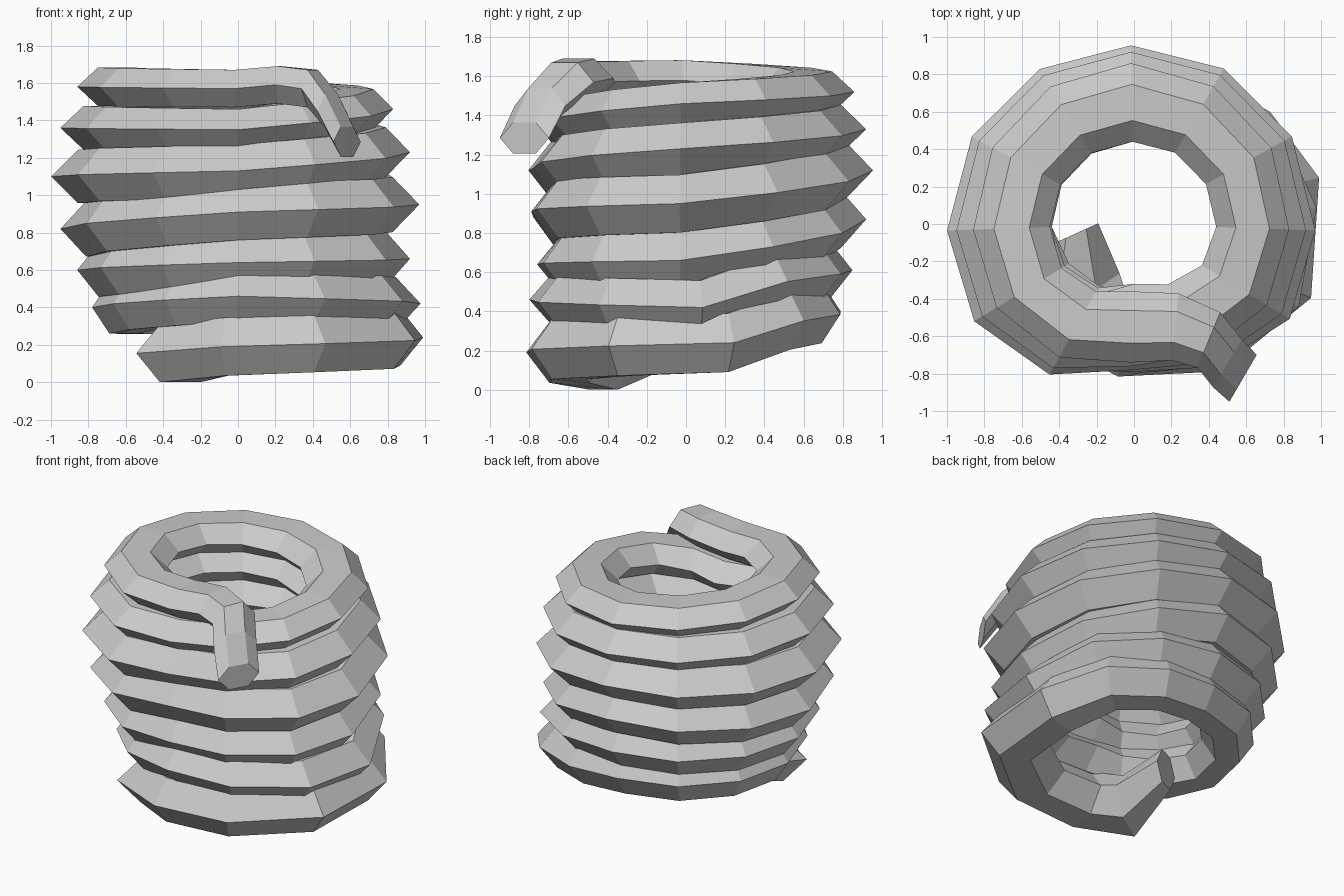
import bpy, bmesh, math
from mathutils import Vector

cube = bpy.data.objects.get("Cube")
if cube:
    bpy.data.objects.remove(cube, do_unlink=True)

# Outer ridge of the coil, turn by turn: (height, radius) at front, left side, back, right side
turns = [
    [(.19, .82), (.24, 1.02), (.40, .79), (.40, .78)],
    [(.46, .80), (.42, .98), (.61, .85), (.60, .86)],
    [(.64, .76), (.66, .92), (.87, .92), (.82, .95)],
    [(.91, .79), (.95, .97), (1.12, .955), (1.10, 1.0)],
    [(1.13, .78), (1.23, .92), (1.33, .92), (1.36, .95)],
    [(1.35, .76), (1.46, .83), (1.52, .86), (1.58, .86)],
]
half_width = [.23, .23, .26, .28, .26, .22, .2]
half_height = [.155, .135, .145, .15, .14, .11, .1]
shift = {(0, 0): -6, (0, 1): 16, (1, 1): 7}     # wound slightly unevenly at the base
HOLE = .44                                      # clear radius inside the coil


def lerp(a, b, t):
    return a + (b - a) * t


def key(i):
    turn, quarter = divmod(i, 4)
    z, r = turns[turn][quarter] if turn < len(turns) else (1.57, .74)
    angle = 360 * turn + 90 * quarter - 90 + shift.get((turn, quarter), 0) + (0, -2, 1, 2)[quarter]
    f = quarter / 4
    nxt = min(turn + 1, len(half_width) - 1)
    a = lerp(half_width[turn], half_width[nxt], f)
    h = lerp(half_height[turn], half_height[nxt], f)
    return angle, z, r, min(a, .22 if quarter == 0 else (r - HOLE) / 2), h


# Path stations: centre, outward direction, half width, half height
# The inner starting end comes first
path = [((-.31, -.05, .26), (-.91, -.41), .13, .12),
        ((-.31, -.42, .155), (-.83, -.55), .28, .155)]
for i in range(4 * len(turns)):
    k0, k1 = key(i), key(i + 1)
    for step in range(3):
        angle, z, r, a, h = (lerp(p, q, step / 3) for p, q in zip(k0, k1))
        if i % 4 == 0:                           # flattened front
            r = lerp(k0[2], k1[2], (0, .48, 1.03)[step])
        elif i % 4 == 3:
            r = lerp(k0[2], k1[2], (0, 0, .35)[step])
        elif i in (1, 5):                        # quick rise at the base
            z = lerp(k0[1], k1[1], (0, .7, .9)[step])
        u = math.radians(angle)
        out = (math.cos(u), math.sin(u))
        path.append((((r - a) * out[0], (r - a) * out[1], z), out, a, h))

# Free end bending down over the front
path += [((-.02, -.55, 1.57), (0, -1), .19, .1), ((.22, -.55, 1.59), (-.1, -1), .18, .1),
         ((.4, -.62, 1.57), (-.38, -.92), .16, .1), ((.5, -.745, 1.45), (-.5, -.86), .15, .09),
         ((.583, -.825, 1.285), (-.5, -.86), .145, .08)]


def sweep_hexagon(name, path, material):
    """Upright flattened hexagons joined along the path."""
    bm = bmesh.new()
    rings = []
    up = Vector((0, 0, 1))
    section = [(1, 0), (.46, 1), (-.46, 1), (-1, 0), (-.46, -1), (.46, -1)]
    for centre, out, a, h in path:
        side = Vector((*out, 0)).normalized()
        rings.append([bm.verts.new(Vector(centre) + side * a * x + up * h * y) for x, y in section])
    for r0, r1 in zip(rings, rings[1:]):
        for j in range(6):
            k = (j + 1) % 6
            bm.faces.new((r0[j], r0[k], r1[k], r1[j]))
    bm.faces.new(rings[0])
    bm.faces.new(rings[-1])
    bmesh.ops.recalc_face_normals(bm, faces=bm.faces)
    mesh = bpy.data.meshes.new(name)
    bm.to_mesh(mesh)
    bm.free()
    mesh.materials.append(material)
    obj = bpy.data.objects.new(name, mesh)
    bpy.context.collection.objects.link(obj)
    return obj


grey = bpy.data.materials.new("grey")
grey.use_nodes = True
grey.diffuse_color = (.6, .6, .6, 1)
grey.node_tree.nodes["Principled BSDF"].inputs["Base Color"].default_value = (.6, .6, .6, 1)

sweep_hexagon("coiled_rope", path, grey)
